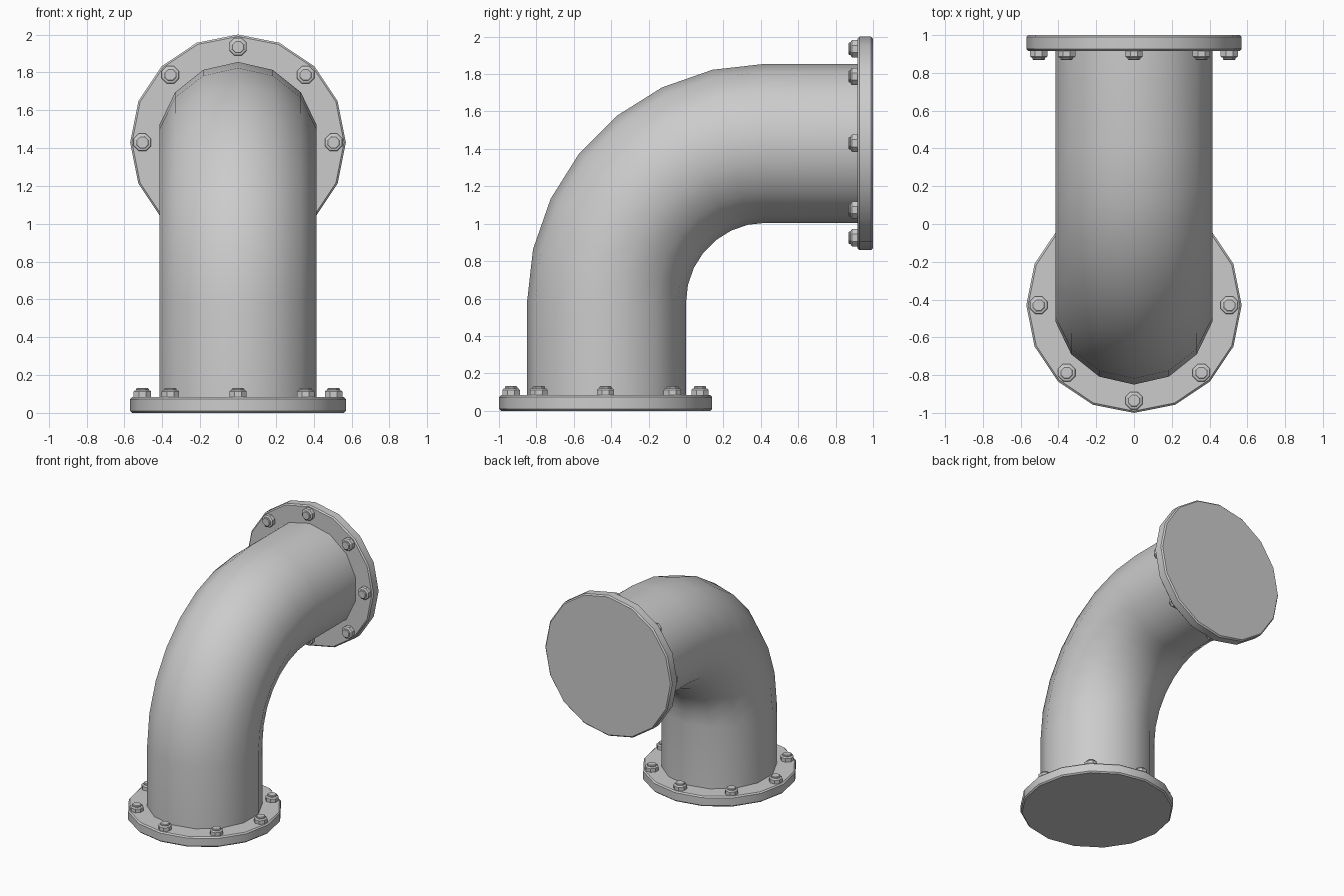
import bpy, bmesh
from math import sin, cos, pi, radians
from mathutils import Vector

if "Cube" in bpy.data.objects:
    bpy.data.objects.remove(bpy.data.objects["Cube"])


def skin(bm, rings, cap=True):
    # join successive rings of points with quads, then cap both ends
    vs = [[bm.verts.new(p) for p in r] for r in rings]
    n = len(vs[0])
    for a, b in zip(vs, vs[1:]):
        for i in range(n):
            j = (i + 1) % n
            bm.faces.new((a[i], a[j], b[j], b[i]))
    if cap:
        bm.faces.new(vs[0][::-1])
        bm.faces.new(vs[-1])


def lathe(bm, profile, sides, centre=(0, 0), phase=0.0):
    # profile: (radius, height) pairs about a vertical axis
    cx, cy = centre
    skin(bm, [[(cx + r * sin(phase + 2 * pi * i / sides),
                cy + r * cos(phase + 2 * pi * i / sides), h)
               for i in range(sides)] for r, h in profile])


def finish(bm, name, loc=(0, 0, 0), rot_x=0.0, angle=30):
    bmesh.ops.recalc_face_normals(bm, faces=bm.faces)
    me = bpy.data.meshes.new(name)
    bm.to_mesh(me)
    bm.free()
    ob = bpy.data.objects.new(name, me)
    bpy.context.collection.objects.link(ob)
    ob.location = loc
    ob.rotation_euler.x = rot_x
    bpy.ops.object.select_all(action='DESELECT')
    ob.select_set(True)
    bpy.context.view_layer.objects.active = ob
    bpy.ops.object.shade_smooth_by_angle(angle=radians(angle))
    return ob


# elbow pipe: straight, seven-segment quarter bend, straight
PIPE_R, BEND_R, SIDES = 0.425, 0.85, 14
bend = Vector((0, 0.425, 0.58))
stations = [(Vector((0, -0.425, 0.04)), 0.0)]
for k in range(8):
    t = pi / 2 * k / 7
    stations.append((bend + BEND_R * Vector((0, -cos(t), sin(t))), t))
stations.append((Vector((0, 0.96, 1.43)), pi / 2))

rings = []
for c, t in stations:
    out = Vector((0, -cos(t), sin(t)))
    rings.append([c + PIPE_R * (cos(a) * out + sin(a) * Vector((1, 0, 0)))
                  for a in (2 * pi * i / SIDES for i in range(SIDES))])
bm = bmesh.new()
skin(bm, rings)
finish(bm, "elbow_pipe")

# two identical bolted flanges
ends = (("base", (0, -0.43, 0), 0.0), ("outlet", (0, 1, 1.43), pi / 2))
for label, loc, rot in ends:
    # flange disc with chamfered rims
    bm = bmesh.new()
    lathe(bm, [(0.56, 0), (0.57, 0.01), (0.57, 0.073), (0.56, 0.083)], 16)
    finish(bm, label + "_flange", loc, rot)

    # ring of eight bolt heads
    bm = bmesh.new()
    for i in range(8):
        a = i * pi / 4
        lathe(bm, [(0.05, 0.07), (0.05, 0.112), (0.044, 0.118),
                   (0.036, 0.12), (0.036, 0.127), (0.031, 0.132)],
              8, (0.505 * sin(a), 0.505 * cos(a)), pi / 8)
    finish(bm, label + "_bolts", loc, rot)
